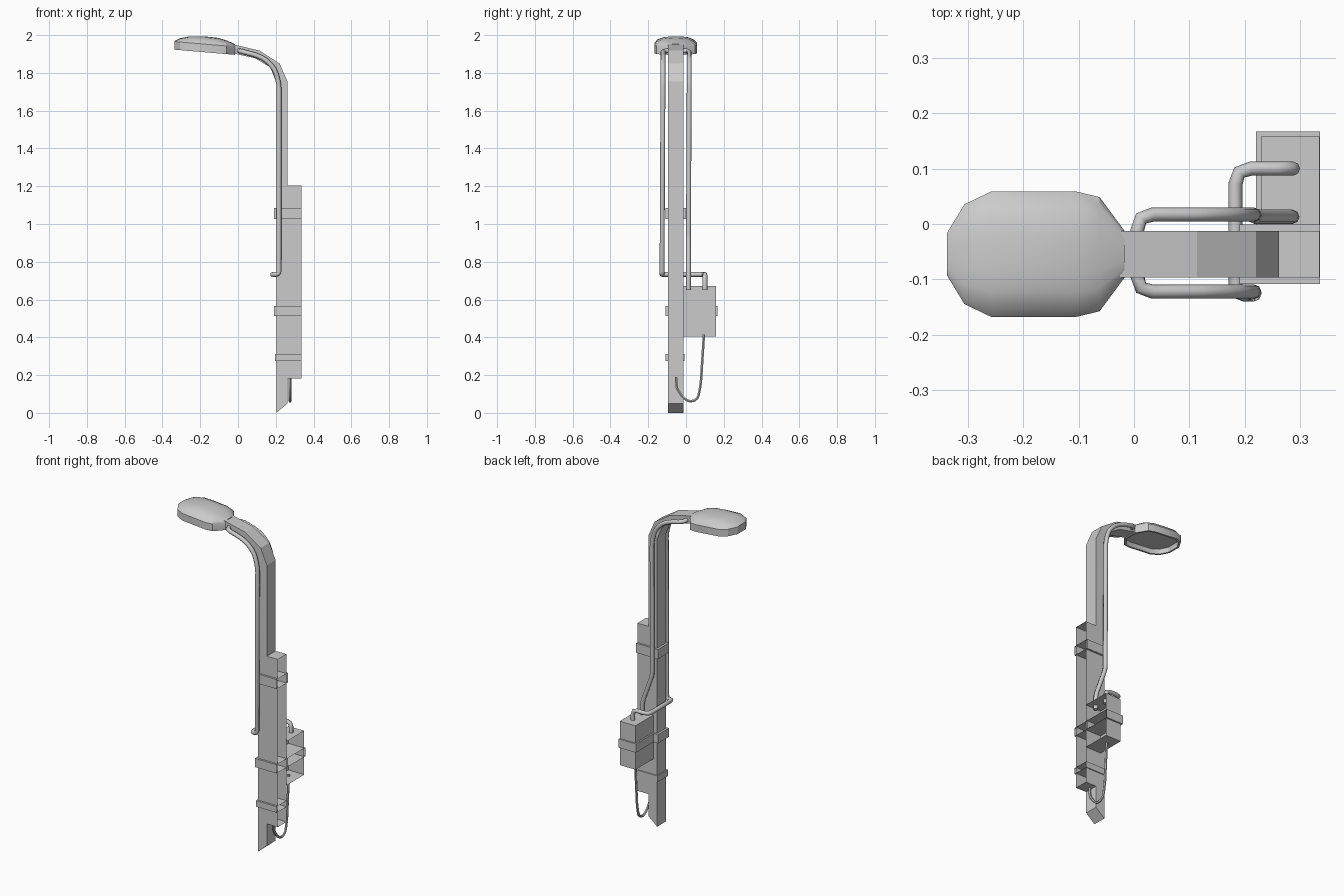
import bpy, bmesh, math
from mathutils import Vector

if "Cube" in bpy.data.objects:
    bpy.data.objects.remove(bpy.data.objects["Cube"])

YC = -0.0545      # centre line of pole and lamp head
HALF = 0.042      # half width of pole


def finish(name, bm, smooth=None):
    bmesh.ops.recalc_face_normals(bm, faces=bm.faces)
    me = bpy.data.meshes.new(name)
    bm.to_mesh(me)
    bm.free()
    ob = bpy.data.objects.new(name, me)
    bpy.context.collection.objects.link(ob)
    if smooth:
        select(ob)
        bpy.ops.object.shade_smooth_by_angle(angle=math.radians(smooth))
    return ob


def select(ob):
    bpy.ops.object.select_all(action='DESELECT')
    ob.select_set(True)
    bpy.context.view_layer.objects.active = ob


def open_box(name, lo, hi):
    """Box between two corners, open on the mounting side (+x)."""
    bm = bmesh.new()
    bmesh.ops.create_cube(bm, size=1)
    for v in bm.verts:
        v.co = [lo[i] + (v.co[i] + 0.5) * (hi[i] - lo[i]) for i in range(3)]
    bmesh.ops.recalc_face_normals(bm, faces=bm.faces)
    bmesh.ops.delete(bm, geom=[f for f in bm.faces if f.normal.x > 0.9], context='FACES_ONLY')
    me = bpy.data.meshes.new(name)
    bm.to_mesh(me)
    bm.free()
    ob = bpy.data.objects.new(name, me)
    bpy.context.collection.objects.link(ob)
    return ob


def tube(name, pts, radius, bend, sides_res=2):
    """Round tube along a path with rounded corners."""
    pts = [Vector(p) for p in pts]
    path = [pts[0]]
    for a, p, b in zip(pts, pts[1:], pts[2:]):
        r = min(bend, 0.45 * (a - p).length, 0.45 * (b - p).length)
        s, e = p + (a - p).normalized() * r, p + (b - p).normalized() * r
        path += [s, (s + 2 * p + e) / 4, e]
    path.append(pts[-1])
    cu = bpy.data.curves.new(name, 'CURVE')
    cu.dimensions = '3D'
    cu.bevel_depth = radius
    cu.bevel_resolution = sides_res
    cu.use_fill_caps = True
    sp = cu.splines.new('POLY')
    sp.points.add(len(path) - 1)
    for q, p in zip(sp.points, path):
        q.co = (*p, 1)
    ob = bpy.data.objects.new(name, cu)
    bpy.context.collection.objects.link(ob)
    select(ob)
    bpy.ops.object.convert(target='MESH')
    bpy.ops.object.shade_smooth_by_angle(angle=math.radians(50))


# Bent pole: side profile extruded across y, cut at a slant at the foot
outer = [(0.262, 0.05), (0.262, 1.755), (0.22, 1.85), (0.114, 1.918), (-0.025, 1.951)]
inner = [(-0.025, 1.903), (0.09, 1.878), (0.17, 1.83), (0.203, 1.75), (0.203, 0.0)]
bm = bmesh.new()
face = bm.faces.new([bm.verts.new((x, YC - HALF, z)) for x, z in outer + inner])
ext = bmesh.ops.extrude_face_region(bm, geom=[face])
bmesh.ops.translate(bm, vec=(0, 2 * HALF, 0),
                    verts=[g for g in ext['geom'] if isinstance(g, bmesh.types.BMVert)])
finish("bent_pole", bm)

# Backing post and control box, open towards the wall
open_box("backing_post", (0.26, YC - HALF, 0.183), (0.335, YC + HALF, 1.203))
open_box("control_box", (0.229, YC + HALF, 0.405), (0.335, 0.158, 0.672))

# Straps
for name, x, y1, z0, z1 in [("lower_strap", 0.196, -0.007, 0.275, 0.312),
                            ("middle_strap", 0.19, -0.001, 0.514, 0.567),
                            ("upper_strap", 0.19, -0.001, 1.027, 1.085)]:
    open_box(name, (x, -0.108, z0), (0.336, y1, z1))
open_box("box_strap", (0.22, -0.01, 0.514), (0.336, 0.167, 0.567))

# Lamp head: arched sections along x (x, half width, dome height)
stations = [(-0.337, 0.039, 0.003), (-0.306, 0.09, 0.02), (-0.258, 0.113, 0.034),
            (-0.18, 0.113, 0.041), (-0.104, 0.113, 0.039), (-0.062, 0.103, 0.03),
            (-0.017, 0.042, 0.014)]
arch = [(1, 0), (0.86, 0.5), (0.6, 0.85), (0.3, 0.97), (0, 1)]
arch += [(-a, h) for a, h in reversed(arch[:-1])]
bm = bmesh.new()
rows = []
for x, w, h in stations:
    zb = 1.923 - 0.085 * (x + 0.337)
    row = [bm.verts.new((x, YC + w, zb))]
    row += [bm.verts.new((x, YC + w * a, zb + 0.043 + h * k)) for a, k in arch]
    row.append(bm.verts.new((x, YC - w, zb)))
    rows.append(row)
for r0, r1 in zip(rows, rows[1:]):
    for i in range(len(r0) - 1):
        bm.faces.new((r0[i], r0[i + 1], r1[i + 1], r1[i]))
bm.faces.new(rows[0])
bm.faces.new(rows[-1])
bottom = bm.faces.new([r[0] for r in rows] + [r[-1] for r in reversed(rows)])
bmesh.ops.recalc_face_normals(bm, faces=bm.faces)
# recessed lens underneath
bmesh.ops.inset_individual(bm, faces=[bottom], thickness=0.012)
bmesh.ops.inset_individual(bm, faces=[bottom], thickness=0.003, depth=-0.028)
finish("lamp_head", bm, smooth=28)

# Conduit: up one side of the pole, through the arm, down the other, into the box
bend = [(0.217, 1.74), (0.195, 1.82), (0.15, 1.868), (0.1, 1.893), (0.006, 1.917)]
path = [(0.286, 0.013, 0.65), (0.286, 0.013, 0.74), (0.217, 0.013, 0.93)]
path += [(x, 0.017, z) for x, z in bend]
path += [(x, -0.122, z) for x, z in reversed(bend)]
path += [(0.217, -0.127, 0.733), (0.183, -0.127, 0.733), (0.183, 0.1, 0.733),
         (0.287, 0.1, 0.733), (0.287, 0.1, 0.65)]
tube("conduit", path, 0.0128, 0.028)

# Hanging cable from box to post
tube("hanging_cable", [(0.275, y, z) for y, z in
     [(0.095, 0.415), (0.078, 0.15), (0.063, 0.075), (0.025, 0.057),
      (-0.013, 0.077), (-0.05, 0.13), (-0.053, 0.19)]], 0.0075, 0.02, 1)
